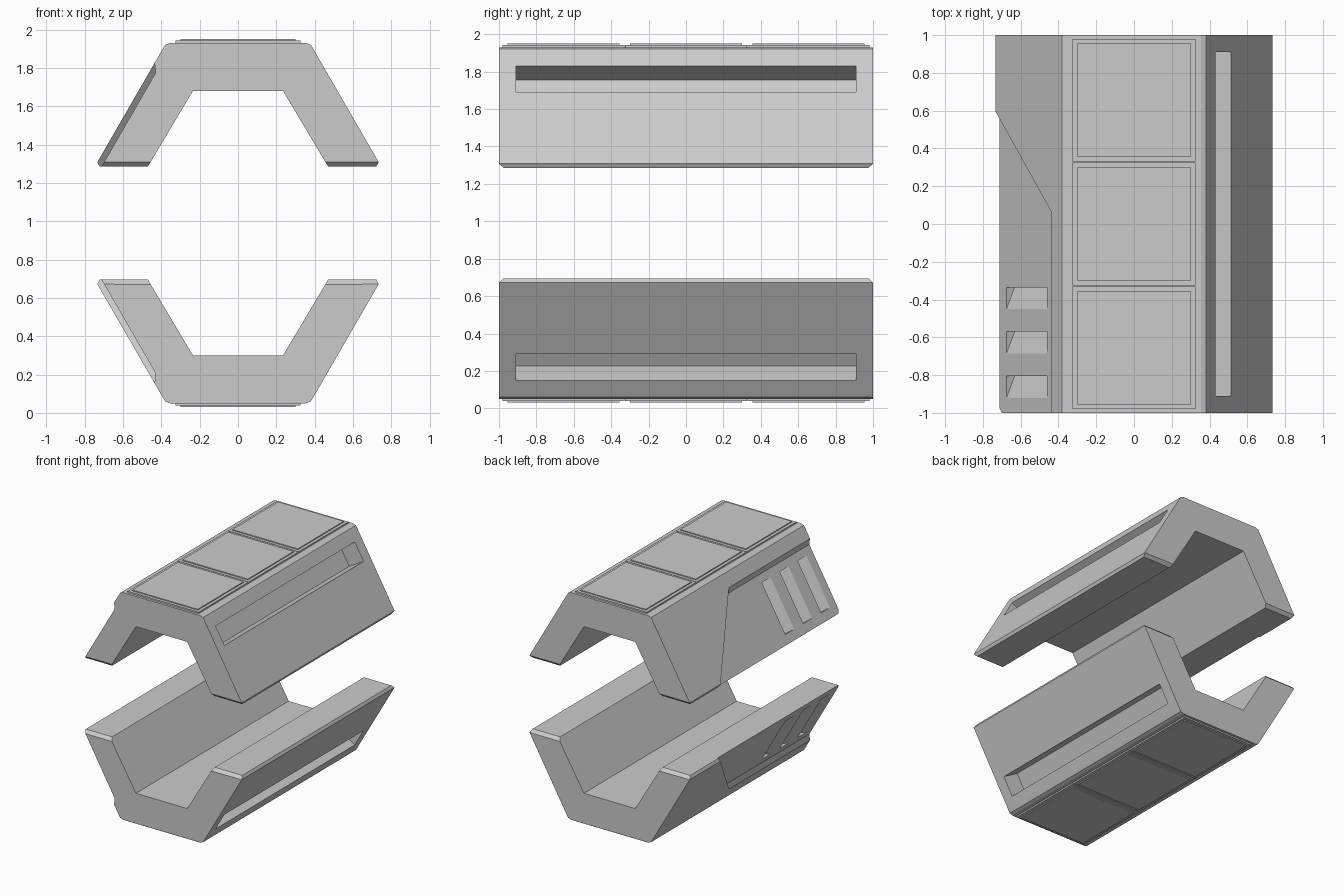
import bpy, bmesh
from mathutils import Vector, Matrix

if "Cube" in bpy.data.objects:
    bpy.data.objects.remove(bpy.data.objects["Cube"])

MID_Z = 0.99          # mirror plane between the two shells
FOOT_Z = 1.285


def make_object(name, bm):
    bmesh.ops.recalc_face_normals(bm, faces=bm.faces[:])
    me = bpy.data.meshes.new(name)
    bm.to_mesh(me)
    bm.free()
    ob = bpy.data.objects.new(name, me)
    bpy.context.collection.objects.link(ob)
    return ob


def loft(bm, ring_a, ring_b):
    """Closed solid between two matching rings of points."""
    a = [bm.verts.new(p) for p in ring_a]
    b = [bm.verts.new(p) for p in ring_b]
    n = len(a)
    bm.faces.new(a)
    bm.faces.new(b[::-1])
    for i in range(n):
        j = (i + 1) % n
        bm.faces.new((a[i], b[i], b[j], a[j]))


def on_side(side, s, y, d):
    """Point on a sloped flank: s up the slope, y along it, d outward."""
    return Vector((side * (0.735 - 0.5 * s + 0.866 * d), y, 1.305 + 0.866 * s + 0.5 * d))


def cut(target, name, bm):
    cutter = make_object(name, bm)
    cutter.hide_render = True
    mod = target.modifiers.new(name, 'BOOLEAN')
    mod.operation = 'DIFFERENCE'
    mod.solver = 'EXACT'
    mod.object = cutter
    bpy.context.view_layer.objects.active = target
    bpy.ops.object.modifier_apply(modifier=name)
    bpy.data.objects.remove(cutter)


def mirror_copy(ob, name):
    bm = bmesh.new()
    bm.from_mesh(ob.data)
    flip = Matrix.Translation((0, 0, 2 * MID_Z)) @ Matrix.Diagonal((1, 1, -1, 1))
    bm.transform(flip)
    return make_object(name, bm)


# Upper shell: half-hexagon channel swept along y
half = [(0.235, 1.68), (0.47, FOOT_Z), (0.7465, FOOT_Z),
        (0.395, 1.895), (0.38, 1.92), (0.355, 1.93)]
profile = half + [(-x, z) for x, z in reversed(half)]
bm = bmesh.new()
loft(bm, [(x, -1, z) for x, z in profile], [(x, 1, z) for x, z in profile])

# Chamfer the outer and end edges of the feet
feet = []
for e in bm.edges:
    p, q = (v.co for v in e.verts)
    if abs(p.z - FOOT_Z) < 1e-4 and abs(q.z - FOOT_Z) < 1e-4:
        if not (abs(p.x) < 0.5 and abs(q.x) < 0.5):
            feet.append(e)
bmesh.ops.bevel(bm, geom=feet, offset=0.025, segments=1, affect='EDGES')
upper = make_object("upper_shell", bm)

# Long slot in the right flank
bm = bmesh.new()
slot = [(0.445, -0.91), (0.606, -0.91), (0.606, 0.91), (0.445, 0.91)]
loft(bm, [on_side(1, s, y, 0.05) for s, y in slot],
     [on_side(1, s, y, -0.15) for s, y in slot])
cut(upper, "slot_cutter", bm)

# Shallow recess in the left flank with a diagonal rear edge
bm = bmesh.new()
outer = [(-0.1, -1.1), (0.6, -1.1), (0.6, 0.06), (-0.1, 0.69)]
inner = [(-0.1, -1.1), (0.56, -1.1), (0.56, 0.096), (-0.1, 0.69)]
rings = [[on_side(-1, s, y, d) for s, y in pts]
         for pts, d in ((outer, 0.0), (inner, -0.03))]
lift = on_side(-1, 0, 0, 0.02) - on_side(-1, 0, 0, 0)
rings[0] = [p + lift * 0.05 for p in rings[0]]
loft(bm, *rings)
cut(upper, "recess_cutter", bm)

# Three ramped vents in the recess
bm = bmesh.new()
for y in (-0.45, -0.685, -0.92):
    wedge = [(y - 0.069, 0.0), (y, -0.03), (y + 0.115, -0.08), (y + 0.115, 0.0)]
    loft(bm, [on_side(-1, 0.068, yy, d) for yy, d in wedge],
         [on_side(-1, 0.498, yy, d) for yy, d in wedge])
cut(upper, "vent_cutter", bm)

mirror_copy(upper, "lower_shell")


# Stepped square tiles on the outer flats
def square(h, cy, z):
    return [(-h, cy - h, z), (h, cy - h, z), (h, cy + h, z), (-h, cy + h, z)]


for i, cy in enumerate((-0.655, 0.0, 0.655)):
    bm = bmesh.new()
    loft(bm, square(0.325, cy, 1.925), square(0.325, cy, 1.942))
    loft(bm, square(0.30, cy, 1.93), square(0.30, cy, 1.95))
    tile = make_object(f"upper_tile_{i + 1}", bm)
    mirror_copy(tile, f"lower_tile_{i + 1}")
